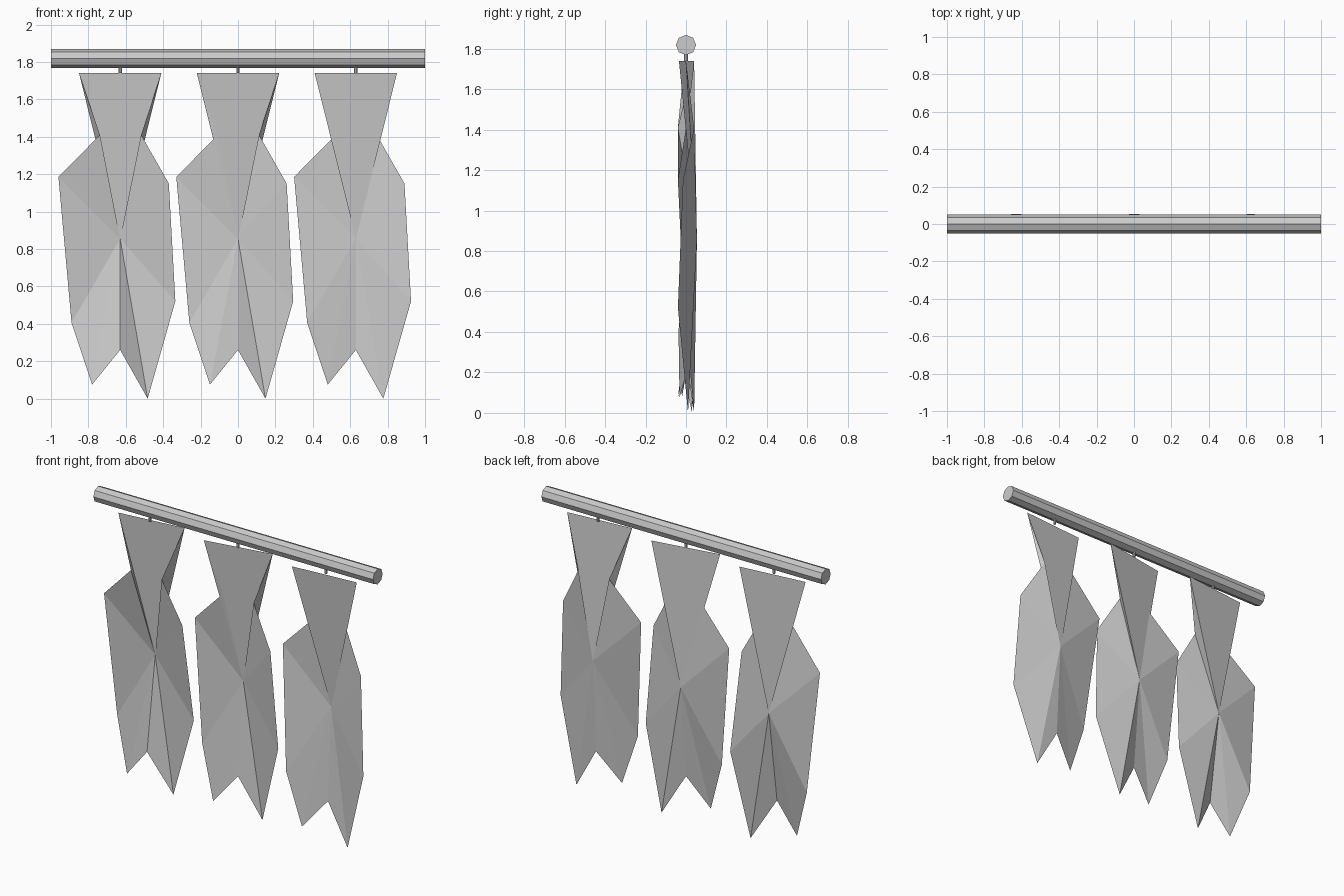
import bpy
import math

cube = bpy.data.objects.get("Cube")
if cube:
    bpy.data.objects.remove(cube, do_unlink=True)

# One plain grey for everything
grey = bpy.data.materials.new("plain_grey")
grey.use_nodes = True
colour = (0.6, 0.6, 0.6, 1)
grey.diffuse_color = colour
grey.node_tree.nodes["Principled BSDF"].inputs["Base Color"].default_value = colour


def cylinder(name, sides, radius, length, location, rotation=(0, 0, 0)):
    bpy.ops.mesh.primitive_cylinder_add(vertices=sides, radius=radius, depth=length,
                                        location=location, rotation=rotation)
    obj = bpy.context.object
    obj.name = name
    obj.data.materials.append(grey)
    return obj


# Octagonal hanging rod
cylinder("rod", 8, 0.05, 2, (0, 0, 1.818), (0, math.pi / 2, 0))

# Hide outline: x, z, then the depth on the right, middle and left hide
OUTLINE = [
    (-0.22, 1.74, -0.008, -0.035, -0.035),   # top edge
    (0.22, 1.74, 0.04, 0.04, 0.0),
    (0.112, 1.41, -0.04, 0.0, 0.04),         # neck fold
    (0.26, 1.15, -0.04, -0.04, -0.015),      # shoulder
    (0.295, 0.52, 0.027, -0.01, -0.04),      # flank
    (0.147, 0.0, 0.03, 0.04, 0.01),          # long tip
    (0, 0.26, -0.03, 0.0, 0.02),             # notch
    (-0.15, 0.075, -0.02, -0.04, -0.032),    # short tip
    (-0.26, 0.405, 0.037, 0.005, -0.037),    # flank
    (-0.33, 1.185, 0.002, 0.03, 0.03),       # shoulder
    (-0.108, 1.41, -0.04, 0.0, 0.04),        # neck fold
]


def hide(name, centre_x, index):
    """Sheet of triangles fanned round a dimpled centre."""
    verts = [(centre_x + x, depths[index], z) for x, z, *depths in OUTLINE]
    count = len(verts)
    verts.append((centre_x, 0.054, 0.855))
    faces = [(i, count, (i + 1) % count) for i in range(count)]
    mesh = bpy.data.meshes.new(name)
    mesh.from_pydata(verts, [], faces)
    mesh.materials.append(grey)
    obj = bpy.data.objects.new(name, mesh)
    bpy.context.collection.objects.link(obj)


# Three hides with their pegs
for i, side in enumerate(("right", "middle", "left")):
    x = (i - 1) * 0.63
    hide(side + "_hide", x, i)
    cylinder(side + "_peg", 8, 0.009, 0.05, (x, 0, 1.765))
